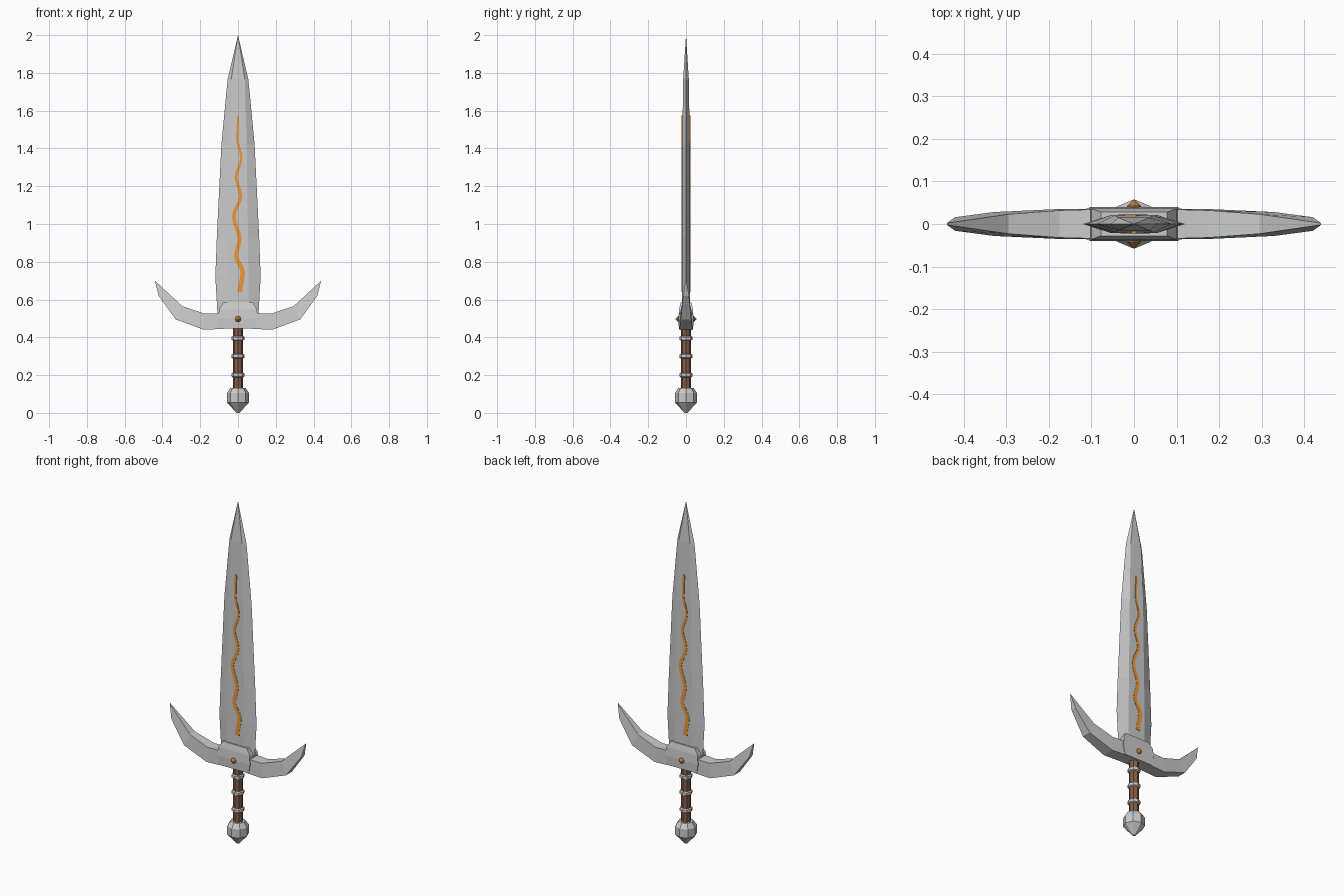
import bpy, bmesh, math
from mathutils import Vector

if "Cube" in bpy.data.objects:
    bpy.data.objects.remove(bpy.data.objects["Cube"])


def material(name, rgb):
    m = bpy.data.materials.new(name)
    m.diffuse_color = (*rgb, 1)
    m.use_nodes = True
    m.node_tree.nodes["Principled BSDF"].inputs["Base Color"].default_value = m.diffuse_color
    return m


ORANGE = material("glowing_orange", (0.85, 0.32, 0.04))
WOOD = material("brown_leather", (0.23, 0.11, 0.06))
GOLD = material("dark_gold", (0.45, 0.2, 0.04))


def loft(name, rings, mat=None):
    """Skin a list of equal-length point rings with flat, capped faces."""
    bm = bmesh.new()
    rows = [[bm.verts.new(p) for p in ring] for ring in rings]
    n = len(rows[0])
    for a, b in zip(rows, rows[1:]):
        for i in range(n):
            j = (i + 1) % n
            bm.faces.new((a[i], a[j], b[j], b[i]))
    bm.faces.new(rows[0])
    bm.faces.new(rows[-1])
    bmesh.ops.remove_doubles(bm, verts=bm.verts, dist=0.0005)
    bmesh.ops.recalc_face_normals(bm, faces=bm.faces)
    me = bpy.data.meshes.new(name)
    bm.to_mesh(me)
    bm.free()
    ob = bpy.data.objects.new(name, me)
    bpy.context.collection.objects.link(ob)
    if mat:
        me.materials.append(mat)
    return ob


def lathe(name, profile, mat=None, sides=8):
    """Faceted turned part from (radius, z) pairs."""
    angles = [2 * math.pi * i / sides for i in range(sides)]
    return loft(name, [[(r * math.cos(a), r * math.sin(a), z) for a in angles]
                       for r, z in profile], mat)


# Blade: bevelled hexagonal section (z, half width, half flat, half thickness)
blade = [(0.50, 0.105, 0.055, 0.021), (0.55, 0.11, 0.055, 0.021),
         (0.72, 0.12, 0.055, 0.021), (0.93, 0.112, 0.053, 0.021),
         (1.42, 0.088, 0.046, 0.02), (1.765, 0.055, 0.036, 0.015), (2.0, 0, 0, 0)]
loft("blade", [[(-w, 0, z), (-f, -t, z), (f, -t, z), (w, 0, z), (f, t, z), (-f, t, z)]
               for z, w, f, t in blade])

# Wavy inlay on both faces (x, z), tapering upward
wave = [(0.010, 0.64), (0.025, 0.745), (-0.010, 0.83), (0.008, 0.92), (-0.022, 1.04),
        (0.014, 1.15), (-0.010, 1.25), (0.018, 1.35), (-0.004, 1.45), (0.0, 1.575)]
path = []
for (x0, z0), (x1, z1) in zip(wave, wave[1:]):
    for k in range(4):
        s = k / 4
        e = s * s * (3 - 2 * s)
        path.append((x0 + (x1 - x0) * e, z0 + (z1 - z0) * s))
path.append(wave[-1])
for name, side in (("front_inlay", 1), ("back_inlay", -1)):
    rings = []
    for i, (x, z) in enumerate(path):
        p, q = path[max(i - 1, 0)], path[min(i + 1, len(path) - 1)]
        d = Vector((q[0] - p[0], q[1] - p[1])).normalized()
        h = 0.013 - 0.008 * (z - 0.64) / 0.935
        a, b = (x - d.y * h, z + d.x * h), (x + d.y * h, z - d.x * h)
        rings.append([(side * u, side * y, v) for (u, v), y in
                      ((a, -0.0225), (b, -0.0225), (b, -0.015), (a, -0.015))])
    loft(name, rings, ORANGE)

# Crossguard: (top x, top z, top half depth, bottom x, bottom z, bottom half depth)
arm = [(0.10, 0.528, 0.034, 0.10, 0.444, 0.036), (0.175, 0.525, 0.032, 0.18, 0.44, 0.035),
       (0.295, 0.565, 0.023, 0.33, 0.495, 0.028), (0.44, 0.70, 0.002, 0.42, 0.62, 0.016)]
stations = [(-a, b, c, -d, e, f) for a, b, c, d, e, f in reversed(arm)]
stations += [(0, 0.53, 0.036, 0, 0.45, 0.037)] + arm
loft("crossguard", [[(tx, -ty, tz), (tx, ty, tz), (bx, by, bz), (bx, -by, bz)]
                    for tx, tz, ty, bx, bz, by in stations])

# Collar block gripping the blade root
collar = [(0.095, 0.038, 0.447), (0.105, 0.04, 0.50), (0.10, 0.036, 0.55), (0.078, 0.028, 0.585)]
loft("collar", [[(-x, -y, z), (x, -y, z), (x, y, z), (-x, y, z)] for x, y, z in collar])

# Studs: small spikes on both faces of the guard
for name, s in (("front_stud", -1), ("back_stud", 1)):
    loft(name, [[(r * math.cos(k * math.pi / 4), s * y, 0.497 + r * math.sin(k * math.pi / 4))
                 for k in range(8)] for r, y in ((0.016, 0.03), (0.016, 0.042), (0, 0.058))], GOLD)

# Grip, rings and pommel
lathe("grip", [(0.027, 0.10), (0.027, 0.46)], WOOD)
for i, z in enumerate((0.20, 0.30, 0.395)):
    lathe(f"grip_ring_{i + 1}", [(0.026, z - 0.013), (0.034, z - 0.008),
                                 (0.034, z + 0.008), (0.026, z + 0.013)])
lathe("pommel", [(0.008, 0.0), (0.058, 0.055), (0.058, 0.105), (0.04, 0.132)])
